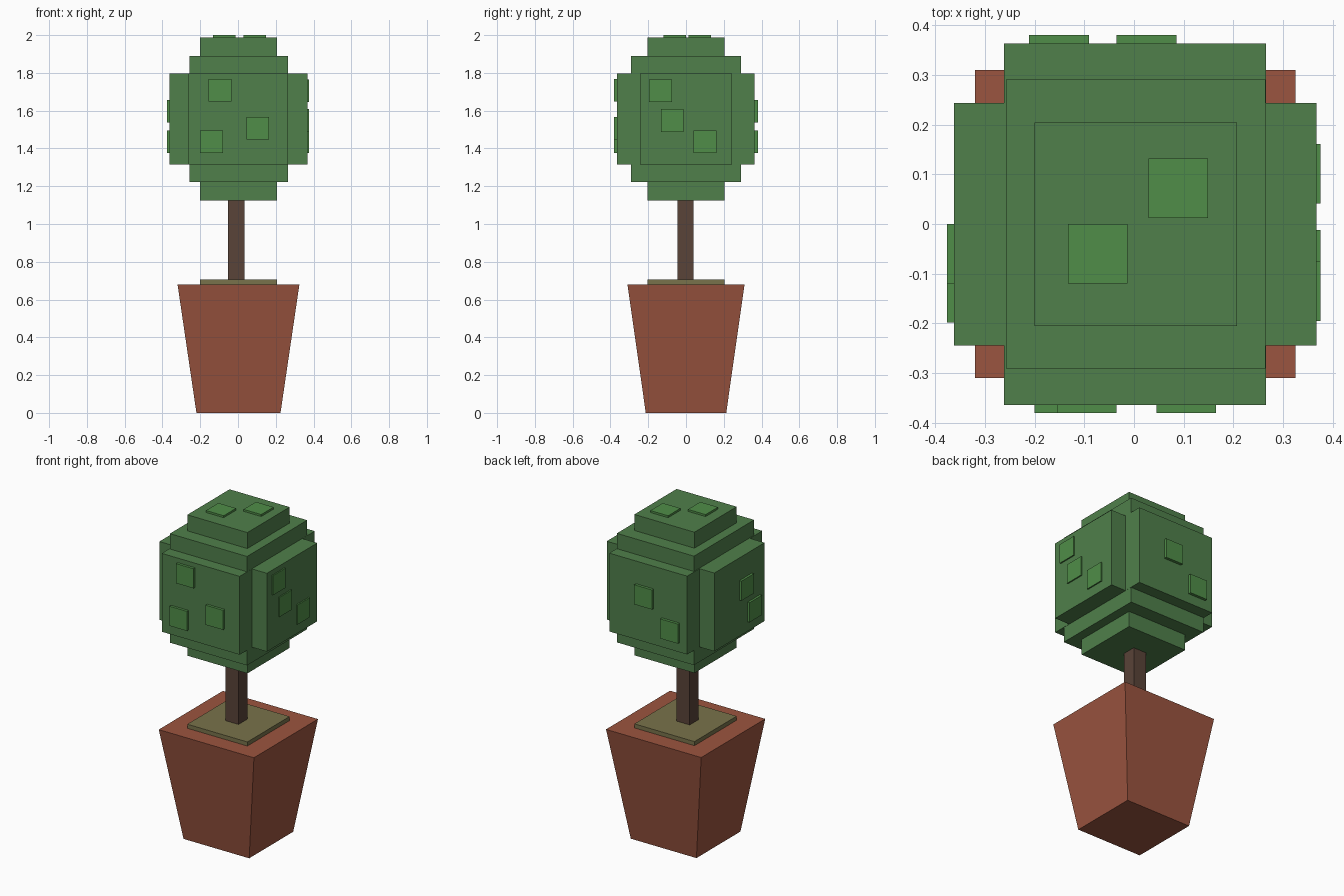
import bpy, bmesh
from mathutils import Vector

if "Cube" in bpy.data.objects:
    bpy.data.objects.remove(bpy.data.objects["Cube"])


def material(name, rgb):
    m = bpy.data.materials.new(name)
    m.diffuse_color = (*rgb, 1)
    m.use_nodes = True
    m.node_tree.nodes["Principled BSDF"].inputs["Base Color"].default_value = m.diffuse_color
    return m


TERRACOTTA = material("terracotta", (0.33, 0.09, 0.05))
SOIL = material("mossy_soil", (0.19, 0.17, 0.07))
BARK = material("bark", (0.10, 0.056, 0.04))
LEAF = material("leaf_green", (0.08, 0.215, 0.07))
SPROUT = material("bright_leaf_green", (0.08, 0.27, 0.065))


def box(name, lo, hi, mat, top_scale=(1, 1)):
    """Box between two corners; top_scale tapers the upper face."""
    lo, hi = Vector(lo), Vector(hi)
    mid, size = (lo + hi) / 2, hi - lo
    bm = bmesh.new()
    bmesh.ops.create_cube(bm, size=1)
    for v in bm.verts:
        if v.co.z > 0:
            v.co.x *= top_scale[0]
            v.co.y *= top_scale[1]
        v.co = Vector((v.co.x * size.x, v.co.y * size.y, v.co.z * size.z))
    mesh = bpy.data.meshes.new(name)
    bm.to_mesh(mesh)
    bm.free()
    mesh.materials.append(mat)
    ob = bpy.data.objects.new(name, mesh)
    ob.location = mid
    bpy.context.collection.objects.link(ob)
    return ob


# Tapered pot, soil slab and trunk
box("pot", (-0.22, -0.213, 0), (0.225, 0.213, 0.68), TERRACOTTA, (0.645 / 0.445, 0.62 / 0.426))
box("soil", (-0.2, -0.205, 0.67), (0.207, 0.204, 0.705), SOIL)
box("trunk", (-0.053, -0.045, 0.70), (0.035, 0.04, 1.14), BARK)

# Crown: stepped boxes, nested inside each other
box("crown_core", (-0.2, -0.205, 1.125), (0.207, 0.204, 1.988), LEAF)
box("crown_middle", (-0.258, -0.291, 1.222), (0.265, 0.291, 1.89), LEAF)
box("crown_wide_x", (-0.362, -0.244, 1.316), (0.367, 0.243, 1.796), LEAF)
box("crown_wide_y", (-0.262, -0.364, 1.316), (0.266, 0.363, 1.796), LEAF)

# Small raised leaf patches: lower corner (u, v) on each crown face
S = 0.12
PATCHES = {
    "front": [(-0.155, 1.648), (0.045, 1.447), (-0.2, 1.375)],
    "back": [(-0.035, 1.537), (-0.211, 1.375)],
    "right": [(-0.195, 1.645), (-0.132, 1.488), (0.041, 1.375)],
    "left": [(-0.12, 1.537), (-0.198, 1.375)],
    "top": [(0.029, 0.012), (-0.133, -0.12)],
}
SPAN = {"front": (-0.38, -0.35), "back": (0.35, 0.38), "right": (0.35, 0.375),
        "left": (-0.376, -0.35), "top": (1.975, 2.0)}
for side, spots in PATCHES.items():
    a, b = SPAN[side]
    for i, (u, v) in enumerate(spots):
        if side in ("front", "back"):
            lo, hi = (u, a, v), (u + S, b, v + S)
        elif side in ("left", "right"):
            lo, hi = (a, u, v), (b, u + S, v + S)
        else:
            lo, hi = (u, v, a), (u + S, v + S, b)
        box(f"leaf_patch_{side}_{i + 1}", lo, hi, SPROUT)
